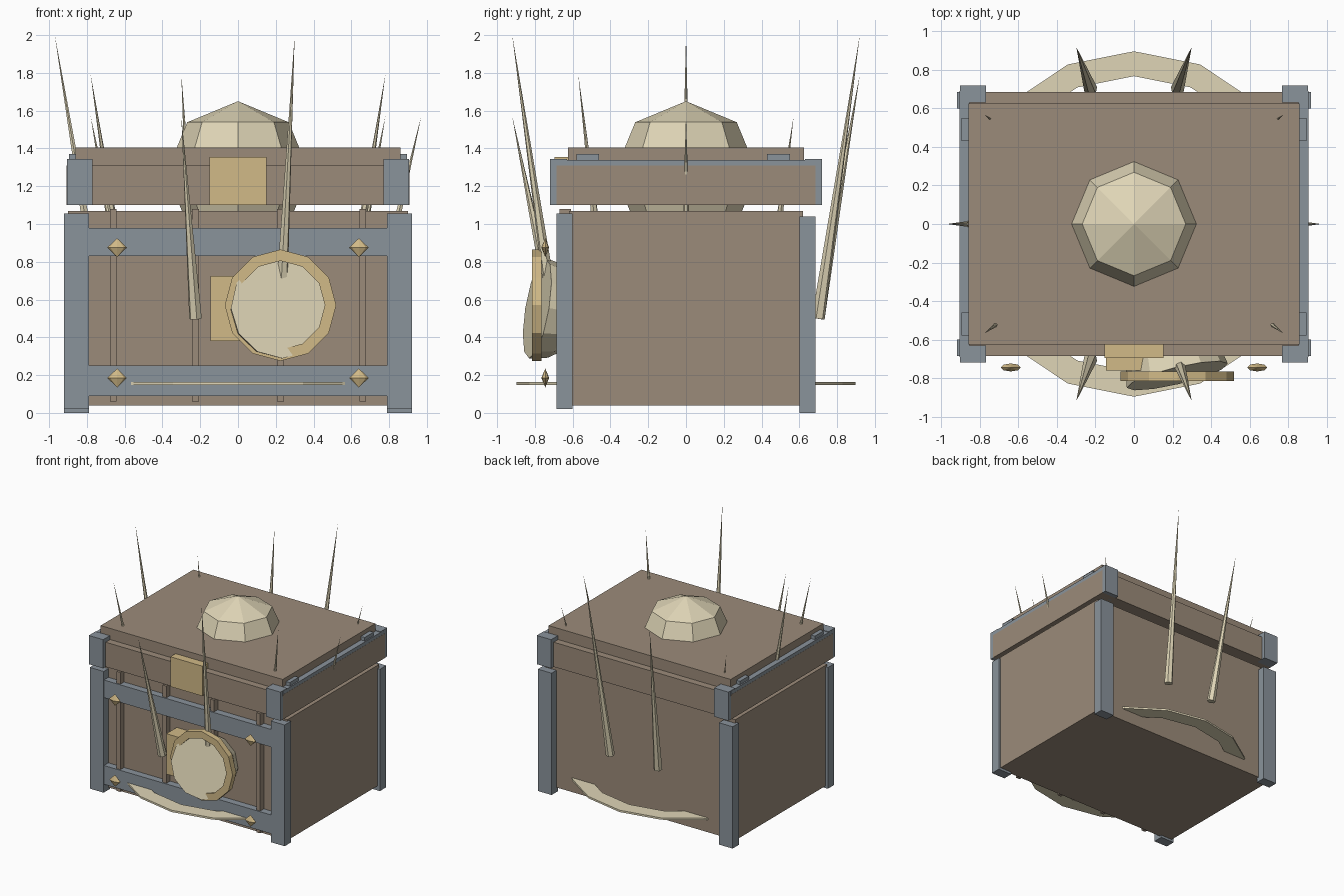
import bpy, bmesh, math
from mathutils import Matrix, Vector

old = bpy.data.objects.get("Cube")
if old:
    bpy.data.objects.remove(old, do_unlink=True)


def material(name, rgb):
    m = bpy.data.materials.new(name)
    col = [(c / 255) ** 2.2 for c in rgb] + [1]
    m.diffuse_color = col
    m.use_nodes = True
    m.node_tree.nodes["Principled BSDF"].inputs["Base Color"].default_value = col
    return m


WOOD = material("brown wood", (154, 138, 121))
IRON = material("blue grey iron", (137, 146, 154))
BONE = material("pale bone", (222, 212, 181))
BRASS = material("dull brass", (208, 184, 134))


def finish(bm, name, mat):
    bmesh.ops.recalc_face_normals(bm, faces=bm.faces)
    me = bpy.data.meshes.new(name)
    bm.to_mesh(me)
    bm.free()
    me.materials.append(mat)
    ob = bpy.data.objects.new(name, me)
    bpy.context.collection.objects.link(ob)
    return ob


def box(name, mat, x, y, z):
    """Box from its (min, max) range on each axis."""
    bm = bmesh.new()
    bmesh.ops.create_cube(bm, size=1)
    for v in bm.verts:
        v.co = [r[0] if c < 0 else r[1] for c, r in zip(v.co, (x, y, z))]
    return finish(bm, name, mat)


def lathe(name, mat, profile, sides, matrix, closed=False):
    """Spin (radius, height) points round local z, flat shaded."""
    bm = bmesh.new()
    rings = []
    for r, h in profile:
        n = sides if r > 0 else 1
        rings.append([bm.verts.new((r * math.cos(math.tau * k / n),
                                    r * math.sin(math.tau * k / n), h))
                      for k in range(n)])
    pairs = list(zip(rings, rings[1:]))
    if closed:
        pairs.append((rings[-1], rings[0]))
    else:
        for ring in (rings[0], rings[-1]):
            if len(ring) > 1:
                bm.faces.new(ring)
    for a, b in pairs:
        for k in range(sides):
            j = (k + 1) % sides
            loop = [a[k % len(a)], a[j % len(a)], b[j % len(b)], b[k % len(b)]]
            bm.faces.new(list(dict.fromkeys(loop)))
    bm.transform(matrix)
    return finish(bm, name, mat)


def mirrored(side, a, b):
    return (a, b) if side > 0 else (-b, -a)


def spike(name, base, tip):
    base, tip = Vector(base), Vector(tip)
    d = tip - base
    turn = d.to_track_quat('Z', 'Y').to_matrix().to_4x4()
    lathe(name, BONE, [(0.035, 0), (0, d.length)], 6, Matrix.Translation(base) @ turn)


# Chest body and lid
box("chest_body", WOOD, (-0.9, 0.9), (-0.62, 0.62), (0.04, 1.07))
box("lid_base", WOOD, (-0.907, 0.907), (-0.685, 0.685), (1.1, 1.31))
box("lid_top", WOOD, (-0.86, 0.86), (-0.625, 0.625), (1.3, 1.405))

# Corner irons, side strips and tabs
for s in (-1, 1):
    x = mirrored(s, 0.79, 0.92)
    box("front_post", IRON, x, (-0.685, -0.6), (0.02, 1.055))
    box("back_post", IRON, x, (0.6, 0.685), (0, 1.04))
    for t in (-1, 1):
        box("lid_corner", IRON, mirrored(s, 0.77, 0.905), mirrored(t, 0.63, 0.72), (1.1, 1.345))
    strip = mirrored(s, 0.855, 0.906)
    box("lid_side_strip", IRON, strip, (-0.69, 0.69), (1.3, 1.34))
    for y in (-0.58, 0.43):
        box("lid_tab", IRON, mirrored(s, 0.855, 0.895), (y, y + 0.12), (1.33, 1.37))

# Front rails and slats
for z in ((0.09, 0.25), (0.83, 0.98)):
    box("front_rail", IRON, (-0.8, 0.8), (-0.68, -0.6), z)
for x in (-0.66, -0.225, 0.225, 0.66):
    box("front_slat", WOOD, (x - 0.018, x + 0.018), (-0.67, -0.61), (0.06, 1.08))

# Clasp plates
box("upper_clasp", BRASS, (-0.152, 0.152), (-0.695, -0.62), (1.1, 1.355))
box("lower_clasp", BRASS, (-0.145, 0.15), (-0.76, -0.61), (0.38, 0.725))

# Eye: brass ring with a tilted half globe in it
facing = Matrix.Translation((0.225, 0, 0.57)) @ Matrix.Rotation(math.pi / 2, 4, 'X')
lathe("eye_ring", BRASS, [(0.295, 0.765), (0.295, 0.815), (0.235, 0.815), (0.235, 0.765)],
      12, facing, closed=True)
back = Vector((-0.24, 1, -0.17)).to_track_quat('Z', 'Y').to_matrix().to_4x4()
lathe("eye_globe", BONE, [(0.27, 0), (0.25, 0.1), (0.19, 0.19), (0, 0.26)], 12,
      Matrix.Translation((0.225, -0.788, 0.555)) @ back)

# Bone globe through the lid and bone hoop round the foot
R, q = 0.38, 0.38 * math.sqrt(0.5)
lathe("lid_globe", BONE, [(0, -R), (q, -q), (R, 0), (q, q), (0, R)], 8,
      Matrix.Translation((0, 0, 1.27)))
lathe("foot_hoop", BONE, [(0.897, 0.147), (0.897, 0.163), (0.768, 0.163), (0.768, 0.147)],
      16, Matrix.Identity(4), closed=True)

# Brass studs on the rails
for x in (-0.64, 0.64):
    for z in (0.185, 0.875):
        lathe("rail_stud", BRASS, [(0, -0.05), (0.052, 0), (0, 0.05)], 8,
              Matrix.Translation((x, -0.745, z)) @ Matrix.Diagonal((1, 0.4, 1, 1)))

# Spikes fanning outward
TALL, MID, LOW = 2.0, 1.79, 1.57
for s, front, rear, side in ((-1, LOW, MID, TALL), (1, TALL, TALL, LOW)):
    spike("front_spike", (s * 0.225, -0.7, 0.5), (s * 0.3, -0.92, front))
    spike("back_spike", (s * 0.225, 0.7, 0.5), (s * 0.3, 0.92, rear))
    spike("side_spike", (s * 0.72, 0, 0.5), (s * 0.97, 0, side))
    spike("front_corner_spike", (s * 0.58, -0.42, 0.5), (s * 0.78, -0.57, MID))
    spike("back_corner_spike", (s * 0.58, 0.42, 0.5), (s * 0.78, 0.57, LOW))
